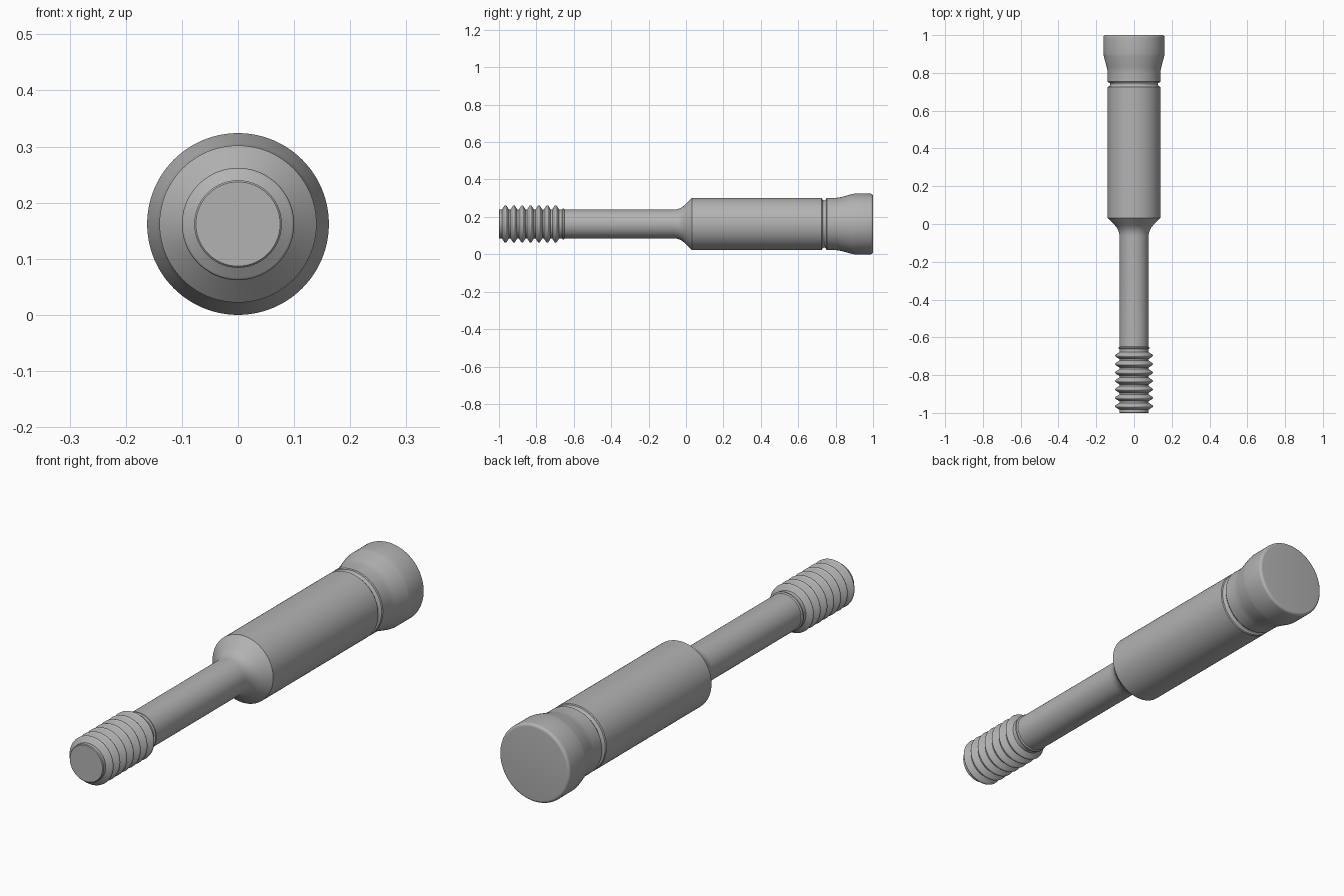
import bpy
import bmesh
from math import radians, sin, cos, pi

cube = bpy.data.objects.get("Cube")
if cube:
    bpy.data.objects.remove(cube, do_unlink=True)

AXIS_Z = 0.162
SEGMENTS = 96

steel = bpy.data.materials.new("grey steel")
steel.use_nodes = True
colour = (0.45, 0.45, 0.45, 1)
steel.diffuse_color = colour
steel.node_tree.nodes["Principled BSDF"].inputs["Base Color"].default_value = colour


def arc(y, r, size, start, end, steps=6):
    """Profile points (y, radius) along a circular arc, angles in degrees."""
    angles = [radians(start + (end - start) * i / steps) for i in range(steps + 1)]
    return [(y + size * cos(a), r + size * sin(a)) for a in angles]


def turned_part(name, profile):
    """Revolve a (y, radius) profile around the long axis; radius 0 closes an end."""
    bm = bmesh.new()
    verts = [bm.verts.new((r, y, 0)) for y, r in profile]
    edges = [bm.edges.new(pair) for pair in zip(verts, verts[1:])]
    bmesh.ops.spin(bm, geom=verts + edges, cent=(0, 0, 0), axis=(0, 1, 0),
                   angle=2 * pi, steps=SEGMENTS)
    bmesh.ops.remove_doubles(bm, verts=bm.verts, dist=0.0001)
    bmesh.ops.recalc_face_normals(bm, faces=bm.faces)
    # make open tubes face outwards
    total = sum(f.normal.x * f.calc_center_median().x +
                f.normal.z * f.calc_center_median().z for f in bm.faces)
    if total < 0:
        bmesh.ops.reverse_faces(bm, faces=bm.faces)
    mesh = bpy.data.meshes.new(name)
    bm.to_mesh(mesh)
    bm.free()
    mesh.materials.append(steel)
    obj = bpy.data.objects.new(name, mesh)
    obj.location.z = AXIS_Z
    bpy.context.collection.objects.link(obj)
    bpy.ops.object.select_all(action="DESELECT")
    obj.select_set(True)
    bpy.context.view_layer.objects.active = obj
    bpy.ops.object.shade_smooth_by_angle(angle=radians(30))
    return obj


# Threaded tip: seven rounded ridges and a small run-out ring
thread = [(-1, 0), (-1, 0.075), (-0.997, 0.078), (-0.988, 0.078)]
for i in range(7):
    crest = -0.965 + 0.0447 * i
    thread += [(crest - 0.018, 0.078)]
    thread += arc(crest, 0.093, 0.007, 160, 20)
    thread += [(crest + 0.018, 0.078)]
thread += [(-0.663, 0.077), (-0.659, 0.082), (-0.653, 0.082), (-0.649, 0.077)]
turned_part("threaded_tip", thread)

# Slim shank flowing into the shoulder
shank = [(-0.649, 0.077)] + arc(-0.065, 0.157, 0.08, 270, 315)
shank += [(-0.008, 0.1)]
turned_part("shank", shank)

# Conical shoulder and main barrel
turned_part("barrel", [(-0.008, 0.1), (0.032, 0.14), (0.724, 0.14), (0.728, 0.137)])

# Retaining groove
turned_part("groove", [(0.728, 0.137)] + arc(0.739, 0.137, 0.011, 180, 360, 10))

# Flared head with a rounded rim
head = [(0.75, 0.137), (0.754, 0.14), (0.805, 0.14), (0.82, 0.142), (0.835, 0.1455),
        (0.89, 0.1605), (0.9, 0.162)]
head += arc(0.988, 0.15, 0.012, 90, 0) + [(1, 0)]
turned_part("flared_head", head)
